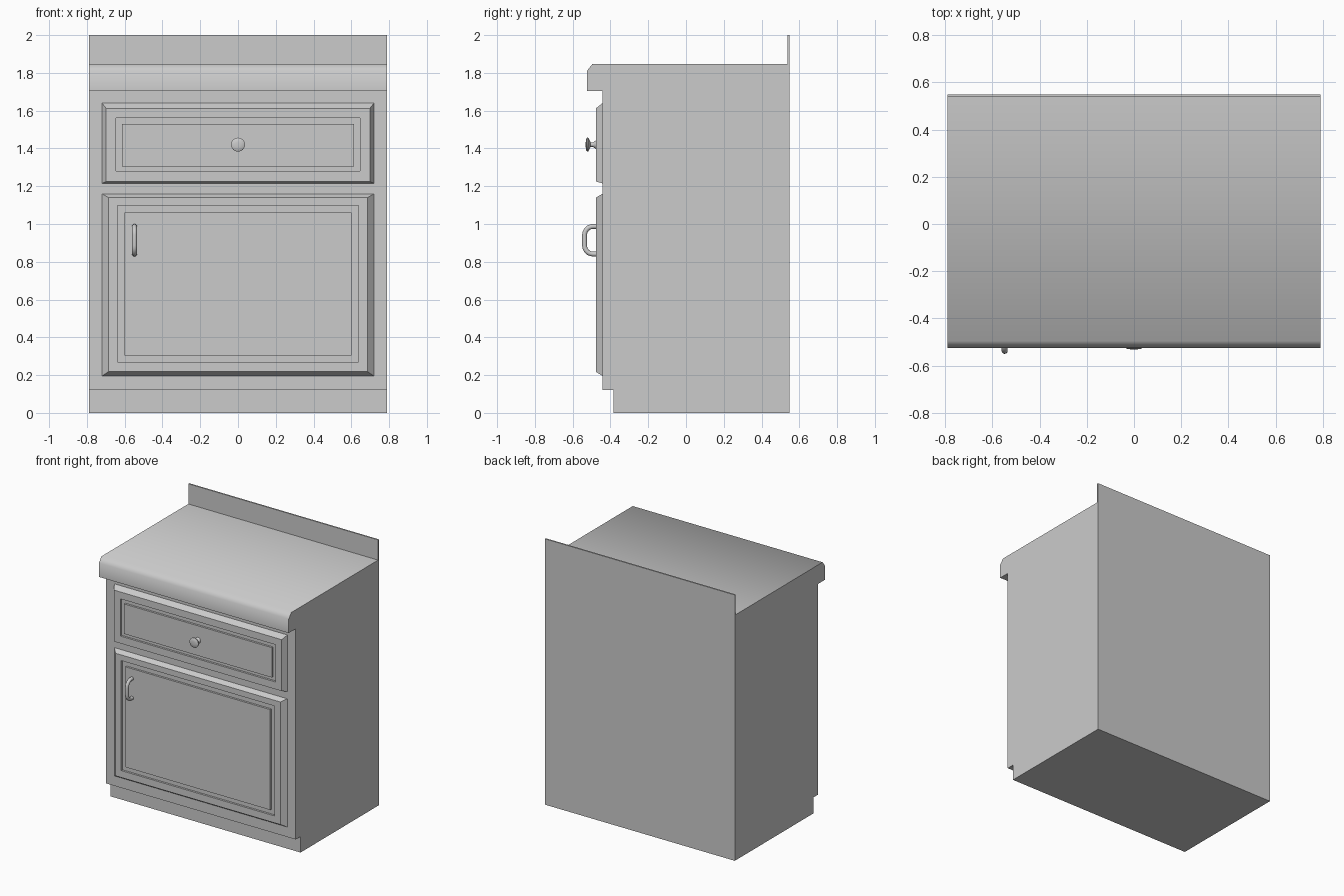
import bpy, bmesh, math

if "Cube" in bpy.data.objects:
    bpy.data.objects.remove(bpy.data.objects["Cube"])


def finish(name, bm, angle=None):
    bmesh.ops.recalc_face_normals(bm, faces=bm.faces[:])
    me = bpy.data.meshes.new(name)
    bm.to_mesh(me)
    bm.free()
    ob = bpy.data.objects.new(name, me)
    bpy.context.collection.objects.link(ob)
    if angle:
        bpy.ops.object.select_all(action='DESELECT')
        ob.select_set(True)
        bpy.context.view_layer.objects.active = ob
        bpy.ops.object.shade_smooth_by_angle(angle=math.radians(angle))
    return ob


def skin(bm, rings, cap_start=True, cap_end=True):
    """Join a list of equal-length closed rings with quads."""
    rows = [[bm.verts.new(p) for p in r] for r in rings]
    n = len(rows[0])
    for a, b in zip(rows, rows[1:]):
        for i in range(n):
            bm.faces.new((a[i], a[(i + 1) % n], b[(i + 1) % n], b[i]))
    if cap_start:
        bm.faces.new(rows[0][::-1])
    if cap_end:
        bm.faces.new(rows[-1])


# Cabinet carcass, toe kick, countertop and backsplash as one side profile
profile = [(-0.385, 0), (-0.385, 0.12), (-0.442, 0.12), (-0.442, 1.705),
           (-0.525, 1.705), (-0.525, 1.81), (-0.495, 1.848), (0.537, 1.848),
           (0.537, 2.0), (0.548, 2.0), (0.548, 0)]
bm = bmesh.new()
skin(bm, [[(x, y, z) for y, z in profile] for x in (-0.79, 0.79)])
finish("cabinet_body", bm, 60)


# Fronts: bevelled slab with a square groove around a raised panel
def front_panel(name, steps):
    bm = bmesh.new()
    skin(bm, [[(-w, y, z0), (w, y, z0), (w, y, z1), (-w, y, z1)]
              for w, z0, z1, y in steps])
    finish(name, bm)


FACE, FLOOR, BACK = -0.477, -0.462, -0.442
front_panel("drawer_front", [
    (0.72, 1.215, 1.64, BACK), (0.698, 1.225, 1.612, FACE),
    (0.645, 1.28, 1.56, FACE), (0.645, 1.28, 1.56, FLOOR),
    (0.615, 1.305, 1.53, FLOOR), (0.615, 1.305, 1.53, FACE)])
front_panel("door_front", [
    (0.72, 0.195, 1.16, BACK), (0.686, 0.218, 1.14, FACE),
    (0.638, 0.27, 1.097, FACE), (0.638, 0.27, 1.097, FLOOR),
    (0.602, 0.305, 1.06, FLOOR), (0.602, 0.305, 1.06, FACE)])

# Drawer knob, turned about the y axis
turned = [(-0.476, 0.024), (-0.484, 0.018), (-0.492, 0.011), (-0.505, 0.012),
          (-0.513, 0.028), (-0.518, 0.037), (-0.524, 0.037), (-0.529, 0.028),
          (-0.531, 0.012)]
bm = bmesh.new()
ring = [2 * math.pi * i / 24 for i in range(24)]
skin(bm, [[(r * math.cos(a), y, 1.42 + r * math.sin(a)) for a in ring]
          for y, r in turned])
finish("drawer_knob", bm, 50)

# Door pull: round tube swept along a rounded D path in the y-z plane
R, XH, ZC, HALF, OUT, TUBE = 0.045, -0.548, 0.914, 0.073, -0.537, 0.013
path = [(-0.474, ZC - HALF, 0)]
for start in (0, 90):
    for k in range(7):
        t = math.radians(start + 15 * k)
        side = -1 if start == 0 else 1
        path.append((OUT + R - R * math.sin(t),
                     ZC + side * (HALF - R) - R * math.cos(t), t))
path.append((-0.474, ZC + HALF, math.pi))
bm = bmesh.new()
circle = [2 * math.pi * i / 12 for i in range(12)]
rings = []
for y, z, t in path:
    # outward normal of the path in the y-z plane
    ny, nz = -math.sin(t), -math.cos(t)
    rings.append([(XH + TUBE * math.cos(a), y + TUBE * math.sin(a) * ny,
                   z + TUBE * math.sin(a) * nz) for a in circle])
skin(bm, rings)
finish("door_handle", bm, 50)
